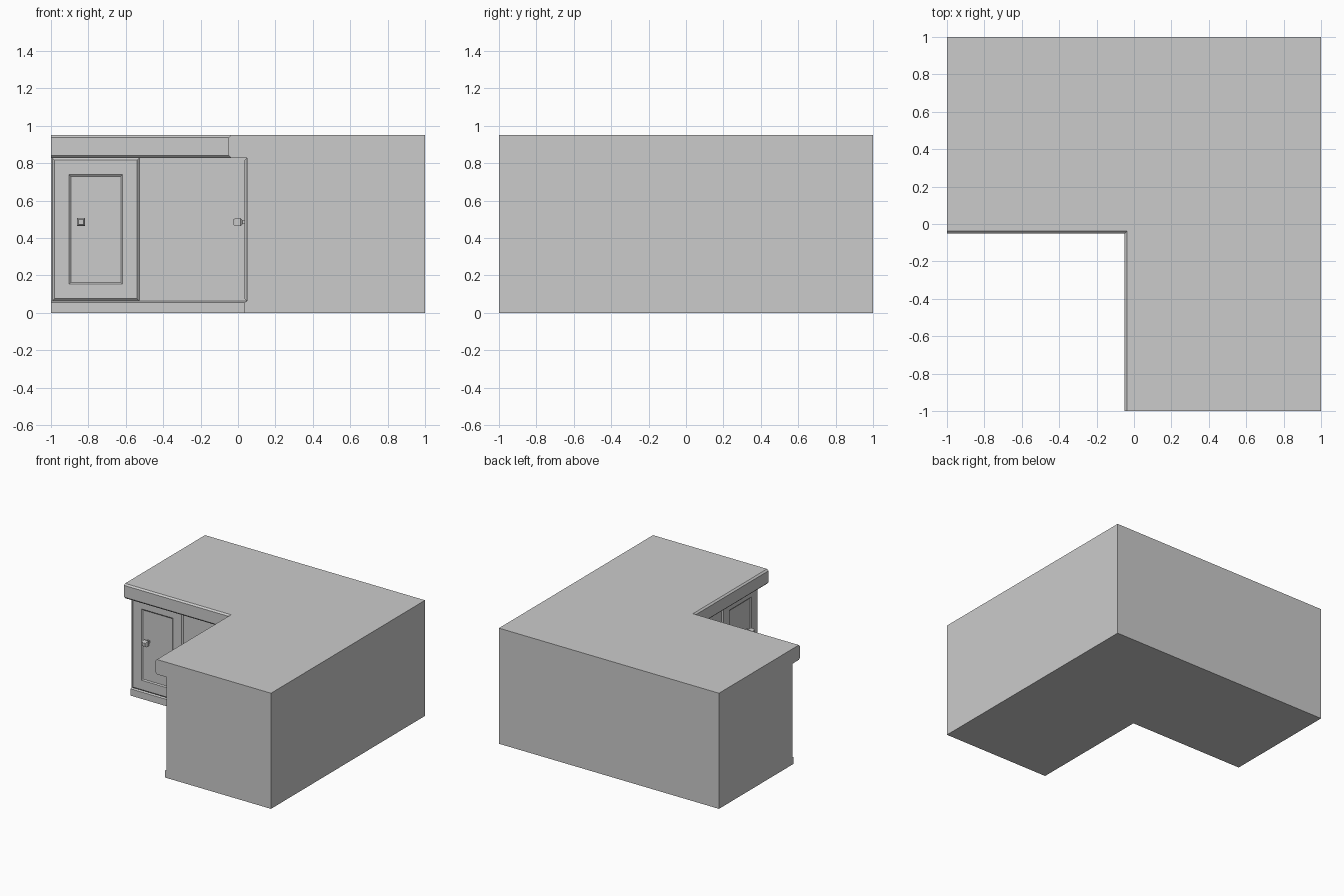
import bpy, bmesh

if "Cube" in bpy.data.objects:
    bpy.data.objects.remove(bpy.data.objects["Cube"])

FRONT = 0.048  # plane of the cabinet fronts along both wings


def finish(bm, name):
    bmesh.ops.recalc_face_normals(bm, faces=bm.faces[:])
    mesh = bpy.data.meshes.new(name)
    bm.to_mesh(mesh)
    bm.free()
    obj = bpy.data.objects.new(name, mesh)
    bpy.context.collection.objects.link(obj)
    return obj


def skin(name, rings, caps=True):
    """Join equal-length closed rings of points and cap both ends."""
    bm = bmesh.new()
    loops = [[bm.verts.new(p) for p in ring] for ring in rings]
    n = len(loops[0])
    for a, b in zip(loops, loops[1:]):
        for i in range(n):
            j = (i + 1) % n
            bm.faces.new((a[i], a[j], b[j], b[i]))
    bm.faces.new(loops[0])
    bm.faces.new(loops[-1])
    return finish(bm, name)


def stepped_block(name, cx, cz, steps, swap):
    """Rectangular rings (half width, half height, depth position) on a wing front."""
    rings = []
    for hx, hz, d in steps:
        ring = []
        for sx, sz in ((-1, -1), (1, -1), (1, 1), (-1, 1)):
            a, z = cx + sx * hx, cz + sz * hz
            ring.append((d, a, z) if swap else (a, d, z))
        rings.append(ring)
    return skin(name, rings)


# L-shaped body: plinth, front and countertop edge as one mitred profile
profile = [
    (1, 0), (0.035, 0), (0.035, 0.056), (FRONT, 0.063),
    (FRONT, 0.828), (-0.036, 0.828), (-0.05, 0.842),
    (-0.05, 0.938), (-0.037, 0.95), (1, 0.95),
]
skin("corner_cabinet_body", [
    [(-1, d, z) for d, z in profile],
    [(d, d, z) for d, z in profile],
    [(d, -1, z) for d, z in profile],
])

# One door and knob on each wing, mirrored across the diagonal
hx, hz = 0.233, 0.383
door_steps = [(hx - inset, hz - inset, d) for inset, d in (
    (0, FRONT), (0.013, 0.035), (0.09, 0.035), (0.099, 0.042))]
knob_steps = [(h, h, d) for h, d in (
    (0.01, 0.043), (0.01, 0.025), (0.021, 0.014), (0.021, -0.014), (0.014, -0.025))]
for side, swap in (("left", False), ("right", True)):
    stepped_block(side + "_door", -0.76, 0.446, door_steps, swap)
    stepped_block(side + "_knob", -0.84, 0.485, knob_steps, swap)
